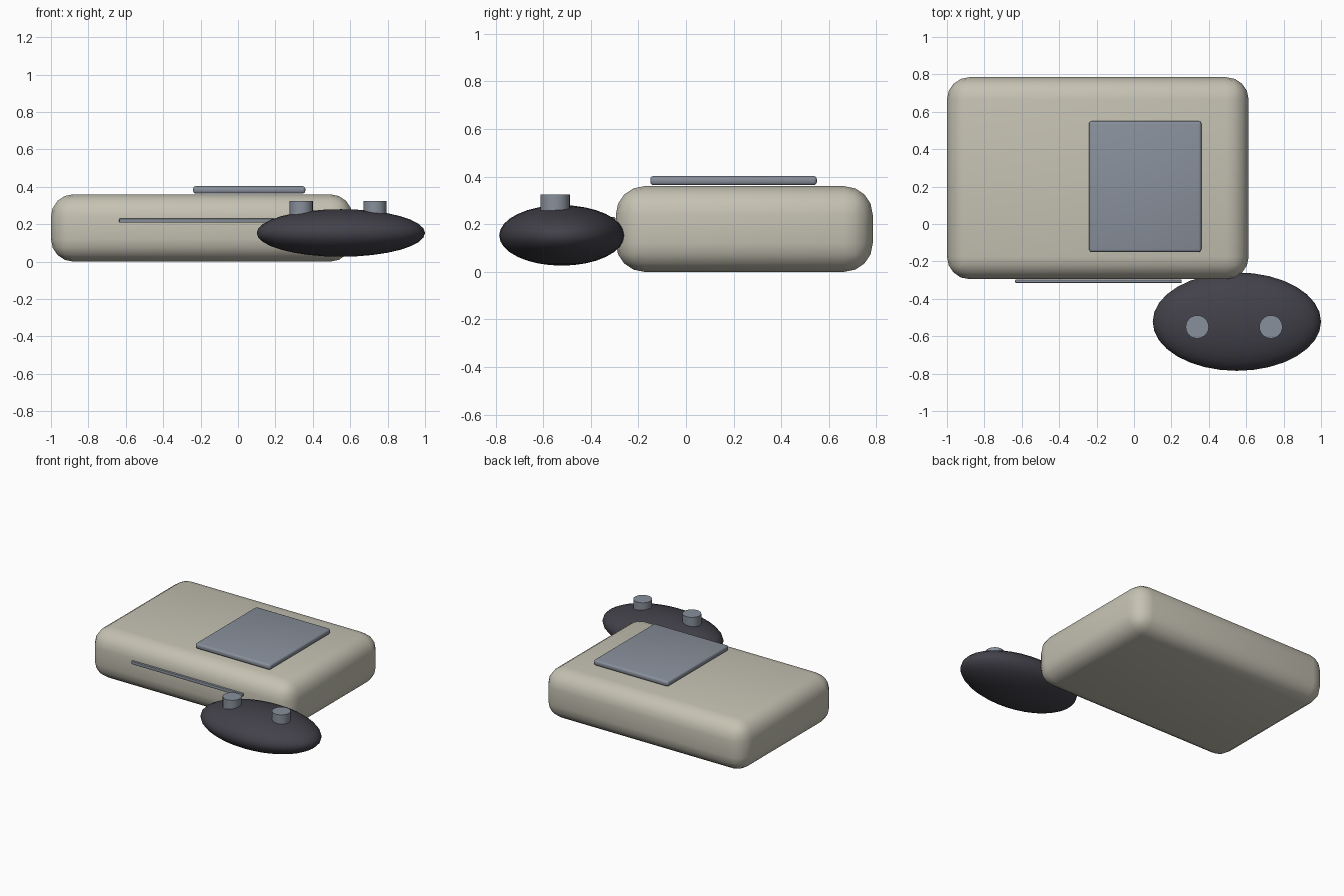
import bpy
import math

if "Cube" in bpy.data.objects:
    bpy.data.objects.remove(bpy.data.objects["Cube"])


def material(name, color):
    m = bpy.data.materials.new(name)
    m.diffuse_color = (*color, 1)
    m.use_nodes = True
    m.node_tree.nodes["Principled BSDF"].inputs["Base Color"].default_value = m.diffuse_color
    return m


CREAM = material("warm_cream", (0.56, 0.54, 0.45))
GREY = material("blue_grey", (0.25, 0.28, 0.33))
DARK = material("dark_charcoal", (0.055, 0.053, 0.068))


def finish(name, mat):
    ob = bpy.context.object
    ob.name = name
    ob.data.materials.append(mat)
    bpy.ops.object.shade_smooth_by_angle(angle=math.radians(40))
    return ob


def rounded_box(name, low, high, radius, segments, mat):
    center = [(a + b) / 2 for a, b in zip(low, high)]
    bpy.ops.mesh.primitive_cube_add(size=1, location=center)
    ob = bpy.context.object
    ob.scale = [b - a for a, b in zip(low, high)]
    bpy.ops.object.transform_apply(location=False, rotation=False, scale=True)
    bevel = ob.modifiers.new("rounded_edges", "BEVEL")
    bevel.width = radius
    bevel.segments = segments
    bevel.limit_method = "NONE"
    bpy.ops.object.modifier_apply(modifier=bevel.name)
    return finish(name, mat)


# Console body, lid panel on top and thin slot on the front
rounded_box("body", (-1, -0.295, 0), (0.613, 0.785, 0.36), 0.12, 4, CREAM)
rounded_box("top_panel", (-0.24, -0.15, 0.364), (0.36, 0.55, 0.403), 0.014, 3, GREY)
rounded_box("front_slot", (-0.635, -0.315, 0.208), (0.255, -0.297, 0.23), 0.004, 2, GREY)

# Flattened oval controller
bpy.ops.mesh.primitive_uv_sphere_add(segments=32, ring_count=16, radius=1,
                                     location=(0.55, -0.522, 0.153))
bpy.context.object.scale = (0.45, 0.263, 0.127)
bpy.ops.object.transform_apply(location=False, rotation=False, scale=True)
finish("controller", DARK)

# Two round thumb buttons
for side, x in (("left", 0.338), ("right", 0.732)):
    bpy.ops.mesh.primitive_cylinder_add(vertices=24, radius=0.062, depth=0.09,
                                        location=(x, -0.55, 0.28))
    finish(side + "_button", GREY)
